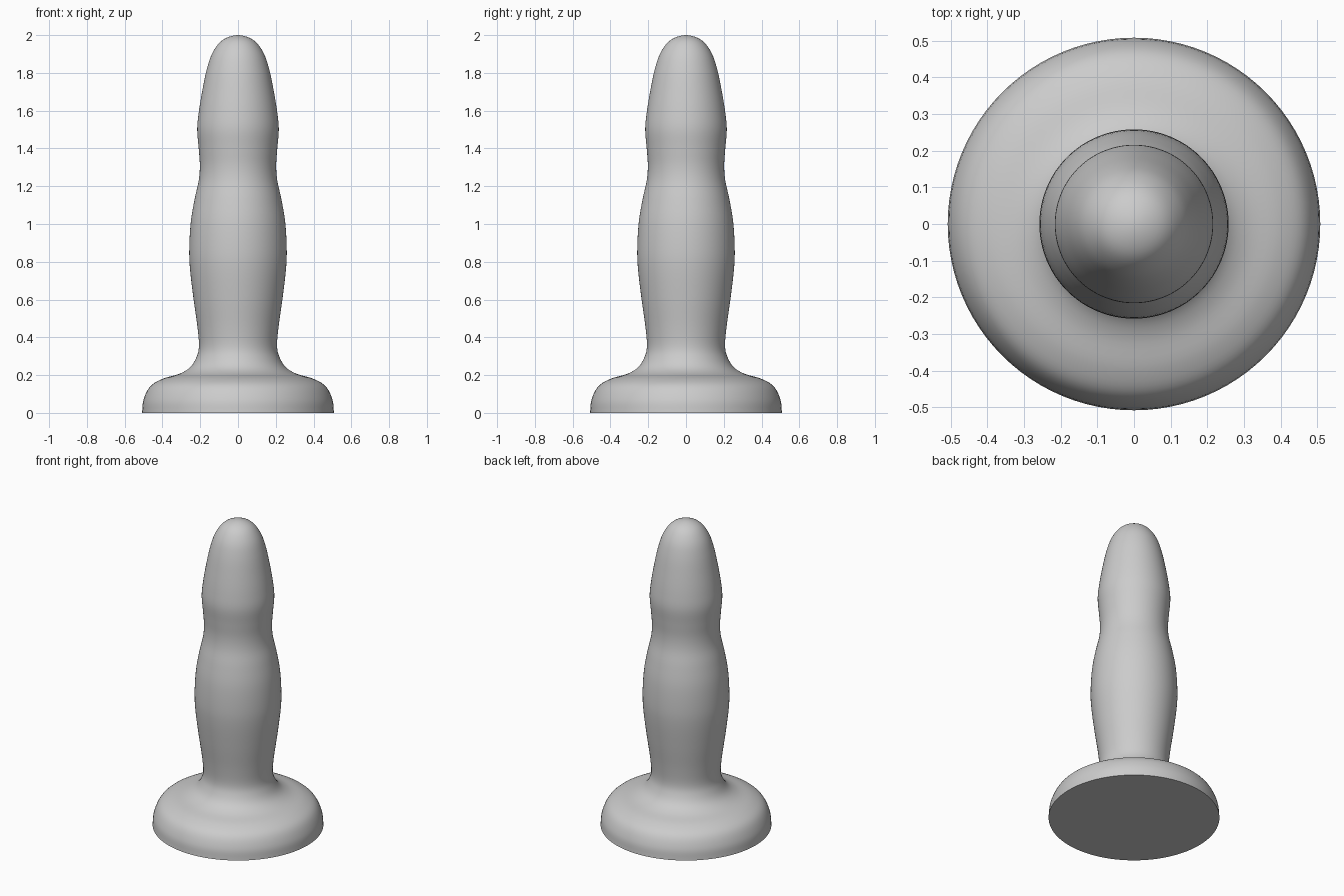
import bpy
import bmesh
from math import radians, tau
from mathutils import Matrix, Vector

cube = bpy.data.objects.get("Cube")
if cube:
    bpy.data.objects.remove(cube, do_unlink=True)

SIDES = 96
STEPS = 5

# Plain grey material
grey = bpy.data.materials.new("light_grey")
grey.use_nodes = True
colour = (0.6, 0.6, 0.6, 1)
grey.diffuse_color = colour
grey.node_tree.nodes["Principled BSDF"].inputs["Base Color"].default_value = colour

# Outline as (radius, height), from the rim of the foot to the rounded tip
outline = [
    (0.508, 0), (0.5, 0.07), (0.465, 0.14), (0.4, 0.18), (0.31, 0.207),
    (0.255, 0.24), (0.222, 0.29), (0.207, 0.35), (0.214, 0.45),
    (0.235, 0.6), (0.254, 0.76), (0.258, 0.87), (0.25, 1.01),
    (0.23, 1.13), (0.208, 1.23), (0.202, 1.31), (0.208, 1.4),
    (0.216, 1.5), (0.208, 1.59), (0.19, 1.7), (0.165, 1.82),
    (0.133, 1.91), (0.08, 1.975), (0, 2),
]


def smooth_curve(points):
    """Pass a smooth spline through the points."""
    pts = [Vector(p) for p in points]
    first = pts[0] * 2 - pts[1]
    last = Vector((-pts[-2].x, pts[-2].y))  # mirrored, so the tip is round
    ext = [first] + pts + [last]
    out = []
    for a, b, c, d in zip(ext, ext[1:], ext[2:], ext[3:]):
        for i in range(STEPS):
            t = i / STEPS
            out.append(b + (c - a) * t / 2
                       + (a * 2 - b * 5 + c * 4 - d) * t * t / 2
                       + (b * 3 - a - c * 3 + d) * t ** 3 / 2)
    return out + [pts[-1]]


# Turned body: flat underside, then the spun outline
bm = bmesh.new()
path = [Vector((0, 0))] + smooth_curve(outline)
verts = [bm.verts.new((p.x, 0, p.y)) for p in path]
edges = [bm.edges.new(pair) for pair in zip(verts, verts[1:])]
bmesh.ops.spin(bm, geom=verts + edges, cent=(0, 0, 0), axis=(0, 0, 1),
               angle=tau, steps=SIDES, use_merge=False)
bmesh.ops.remove_doubles(bm, verts=bm.verts, dist=0.0001)
bmesh.ops.recalc_face_normals(bm, faces=bm.faces)

mesh = bpy.data.meshes.new("turned_body")
bm.to_mesh(mesh)
bm.free()
mesh.materials.append(grey)
body = bpy.data.objects.new("turned_body", mesh)
bpy.context.collection.objects.link(body)

# Smooth sides with a sharp edge around the underside
bpy.ops.object.select_all(action="DESELECT")
body.select_set(True)
bpy.context.view_layer.objects.active = body
bpy.ops.object.shade_smooth_by_angle(angle=radians(40))
